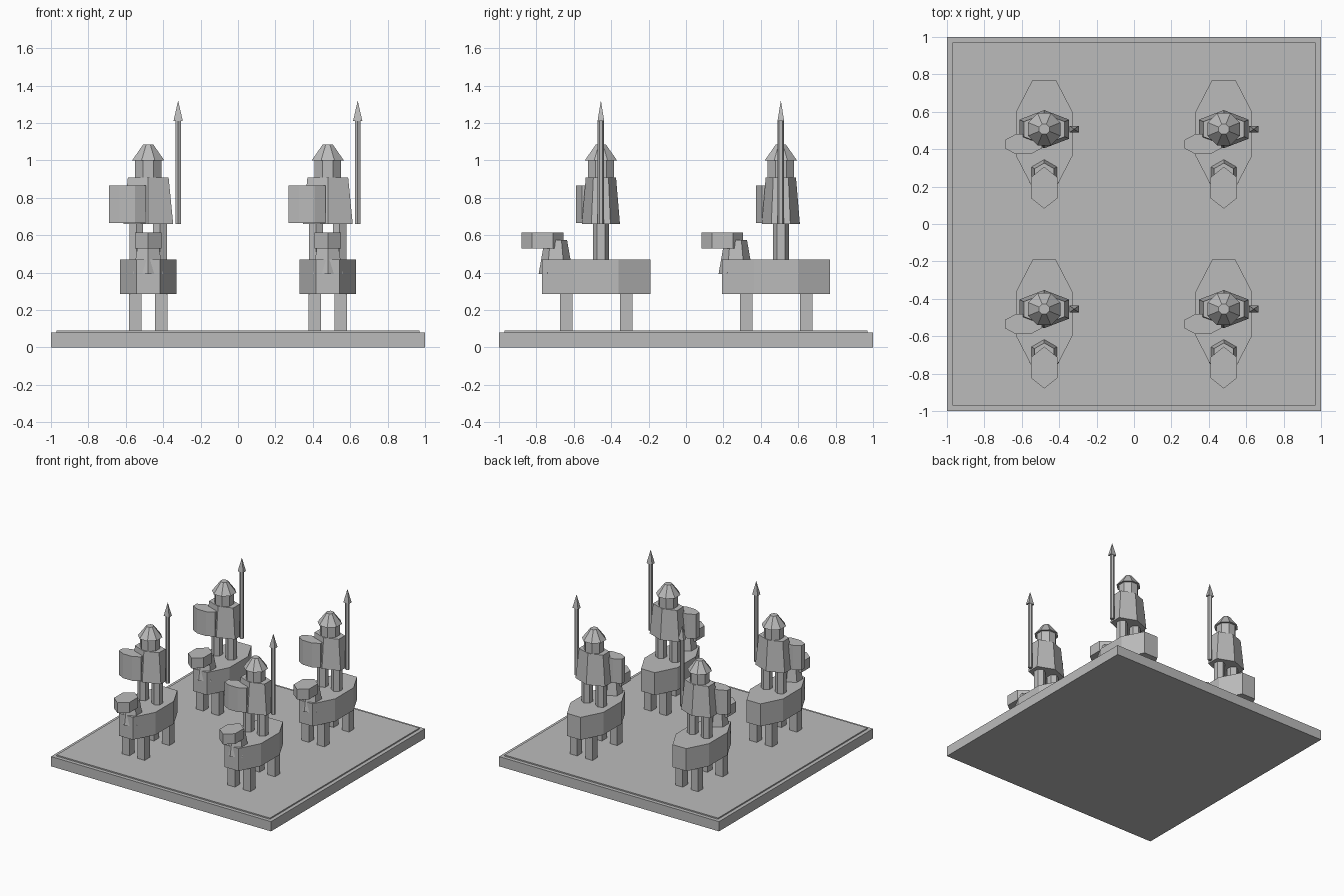
import bpy
import bmesh
import math

if "Cube" in bpy.data.objects:
    bpy.data.objects.remove(bpy.data.objects["Cube"])

grey = bpy.data.materials.new("stone_grey")
grey.diffuse_color = (0.5, 0.5, 0.5, 1)
grey.use_nodes = True
grey.node_tree.nodes["Principled BSDF"].inputs["Base Color"].default_value = grey.diffuse_color


def prism(name, sides, x, y, z0, z1, bottom, top=None, flat=False):
    """Upright prism or tapered frustum; bottom/top are (rx, ry) corner radii.
    A corner faces front unless flat is set."""
    top = bottom if top is None else top
    turn = math.pi / sides if flat else 0.0
    angles = [-math.pi / 2 + turn + 2 * math.pi * i / sides for i in range(sides)]
    bm = bmesh.new()
    rings = []
    for z, (rx, ry) in ((z0, bottom), (z1, top)):
        rings.append([bm.verts.new((x + rx * math.cos(a), y + ry * math.sin(a), z))
                      for a in angles])
    low, high = rings
    bm.faces.new(low[::-1])
    bm.faces.new(high)
    for i in range(sides):
        j = (i + 1) % sides
        bm.faces.new((low[i], low[j], high[j], high[i]))
    bmesh.ops.remove_doubles(bm, verts=bm.verts[:], dist=1e-5)
    mesh = bpy.data.meshes.new(name)
    bm.to_mesh(mesh)
    bm.free()
    mesh.materials.append(grey)
    return name, mesh


def place(part, x=0.0, y=0.0):
    obj = bpy.data.objects.new(*part)
    obj.location = (x, y, 0)
    bpy.context.collection.objects.link(obj)


def half(hx, hy, sides):
    """Corner radii for a flat-fronted prism with the given half widths."""
    c = math.cos(math.pi / sides)
    return hx / c, hy / c


# Board: slab and thin raised panel
place(prism("base_slab", 4, 0, 0, 0, 0.08, half(1, 1, 4), flat=True))
place(prism("base_panel", 4, 0, 0, 0.08, 0.09, half(0.97, 0.97, 4), flat=True))

# One mounted figure, centred on the rider
parts = []

# Horse
HY = -0.025
parts.append(prism("horse_body", 8, 0, HY, 0.285, 0.47, half(0.15, 0.289, 8), flat=True))
for sx in (-1, 1):
    for sy in (-1, 1):
        parts.append(prism("horse_leg", 4, 0.07 * sx, HY + 0.16 * sy, 0.09, 0.285,
                           half(0.033, 0.033, 4), flat=True))
parts.append(prism("horse_neck", 6, 0, -0.241, 0.392, 0.575, (0.092, 0.092), (0.06, 0.06)))
parts.append(prism("horse_head", 6, 0, -0.313, 0.53, 0.615, (0.081, 0.112)))

# Rider
for sx in (-1, 1):
    parts.append(prism("rider_leg", 6, 0.064 * sx, 0, 0.47, 0.66, (0.043, 0.043)))
parts.append(prism("rider_torso", 6, 0, 0, 0.66, 0.908, (0.154, 0.102), (0.126, 0.081)))
parts.append(prism("rider_head", 8, 0, 0, 0.908, 1.0, half(0.07, 0.07, 8), flat=True))
parts.append(prism("helmet", 8, 0, 0, 1.0, 1.085, half(0.086, 0.086, 8),
                   half(0.027, 0.027, 8), flat=True))

# Shield and spear
parts.append(prism("shield", 8, -0.112, -0.08, 0.665, 0.865, half(0.099, 0.053, 8), flat=True))
parts.append(prism("spear_shaft", 6, 0.16, 0, 0.66, 1.21, (0.017, 0.017)))
parts.append(prism("spear_tip", 4, 0.16, 0, 1.21, 1.32, half(0.025, 0.018, 4), (0, 0), flat=True))

# Four figures in a square formation
for px in (-0.48, 0.48):
    for py in (-0.455, 0.507):
        for part in parts:
            place(part, px, py)
